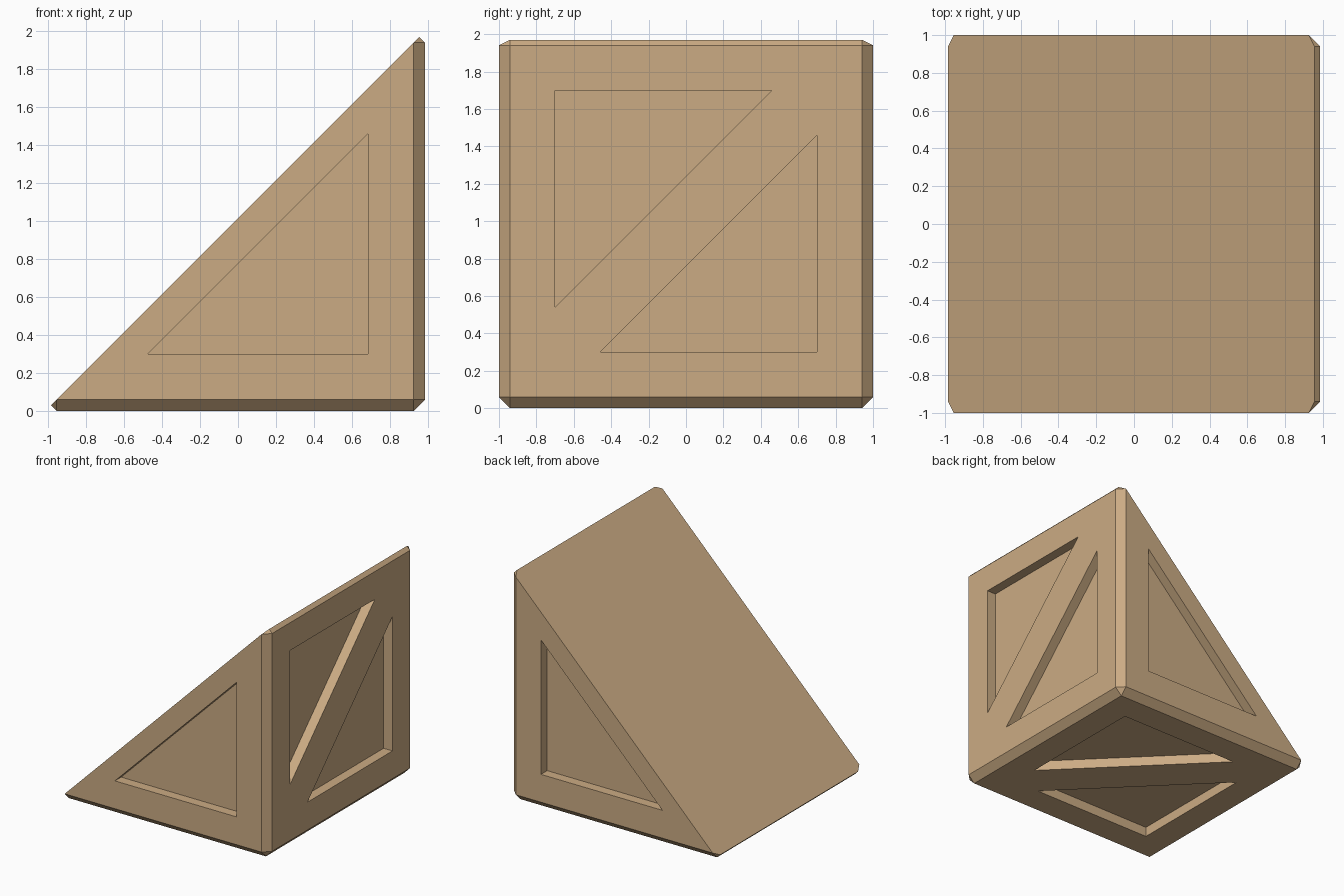
import bpy, bmesh
from mathutils import Vector

if "Cube" in bpy.data.objects:
    bpy.data.objects.remove(bpy.data.objects["Cube"])

CX, CZ = -0.015, 1.0      # centre of the cube the wedge is cut from
BEVEL, DEPTH = 0.06, 0.085
centre = Vector((CX, 0, CZ))

wood = bpy.data.materials.new("light wood")
wood.diffuse_color = (0.60, 0.41, 0.23, 1)
wood.use_nodes = True
wood.node_tree.nodes["Principled BSDF"].inputs["Base Color"].default_value = wood.diffuse_color


def make_object(name, bm):
    bmesh.ops.recalc_face_normals(bm, faces=bm.faces)
    mesh = bpy.data.meshes.new(name)
    bm.to_mesh(mesh)
    bm.free()
    mesh.materials.append(wood)
    obj = bpy.data.objects.new(name, mesh)
    bpy.context.collection.objects.link(obj)
    return obj


# Wedge body: chamfered cube halved along its diagonal
bm = bmesh.new()
bmesh.ops.create_cube(bm, size=2)
bmesh.ops.translate(bm, verts=bm.verts, vec=centre)
bmesh.ops.bevel(bm, geom=bm.edges[:], offset=BEVEL, segments=1,
                profile=0.5, affect='EDGES')
cut = bmesh.ops.bisect_plane(bm, geom=bm.verts[:] + bm.edges[:] + bm.faces[:],
                             plane_co=centre, plane_no=(-1, 0, 1),
                             clear_outer=True)
rim = [e for e in cut["geom_cut"] if isinstance(e, bmesh.types.BMEdge)]
bmesh.ops.contextual_create(bm, geom=rim)
body = make_object("wedge_crate", bm)

# Triangular panel recesses: face normal and the two directions
# pointing to the right-angled corner of each triangle
panels = [
    ((0, -1, 0), (1, 0, 0), (0, 0, -1)),   # front
    ((0, 1, 0), (1, 0, 0), (0, 0, -1)),    # back
    ((1, 0, 0), (0, 1, 0), (0, 0, -1)),    # right side, lower
    ((1, 0, 0), (0, -1, 0), (0, 0, 1)),    # right side, upper
    ((0, 0, -1), (1, 0, 0), (0, 1, 0)),    # underside pair
    ((0, 0, -1), (-1, 0, 0), (0, -1, 0)),
]
bm = bmesh.new()
for n, u, v in panels:
    n, u, v = Vector(n), Vector(u), Vector(v)
    tri = [(0.7, 0.7), (-0.46, 0.7), (0.7, -0.46)]
    inner, outer = ([bm.verts.new(centre + u * a + v * b + n * h)
                     for a, b in tri] for h in (1 - DEPTH, 1.1))
    bm.faces.new(inner)
    bm.faces.new(outer)
    for i in range(3):
        j = (i + 1) % 3
        bm.faces.new((inner[i], inner[j], outer[j], outer[i]))
cutter = make_object("panel_cutter", bm)
cutter.hide_render = True

# Carve the panels, then drop the cutter
mod = body.modifiers.new("panels", 'BOOLEAN')
mod.operation = 'DIFFERENCE'
mod.solver = 'EXACT'
mod.object = cutter
bpy.context.view_layer.objects.active = body
bpy.ops.object.modifier_apply(modifier=mod.name)
bpy.data.objects.remove(cutter)
